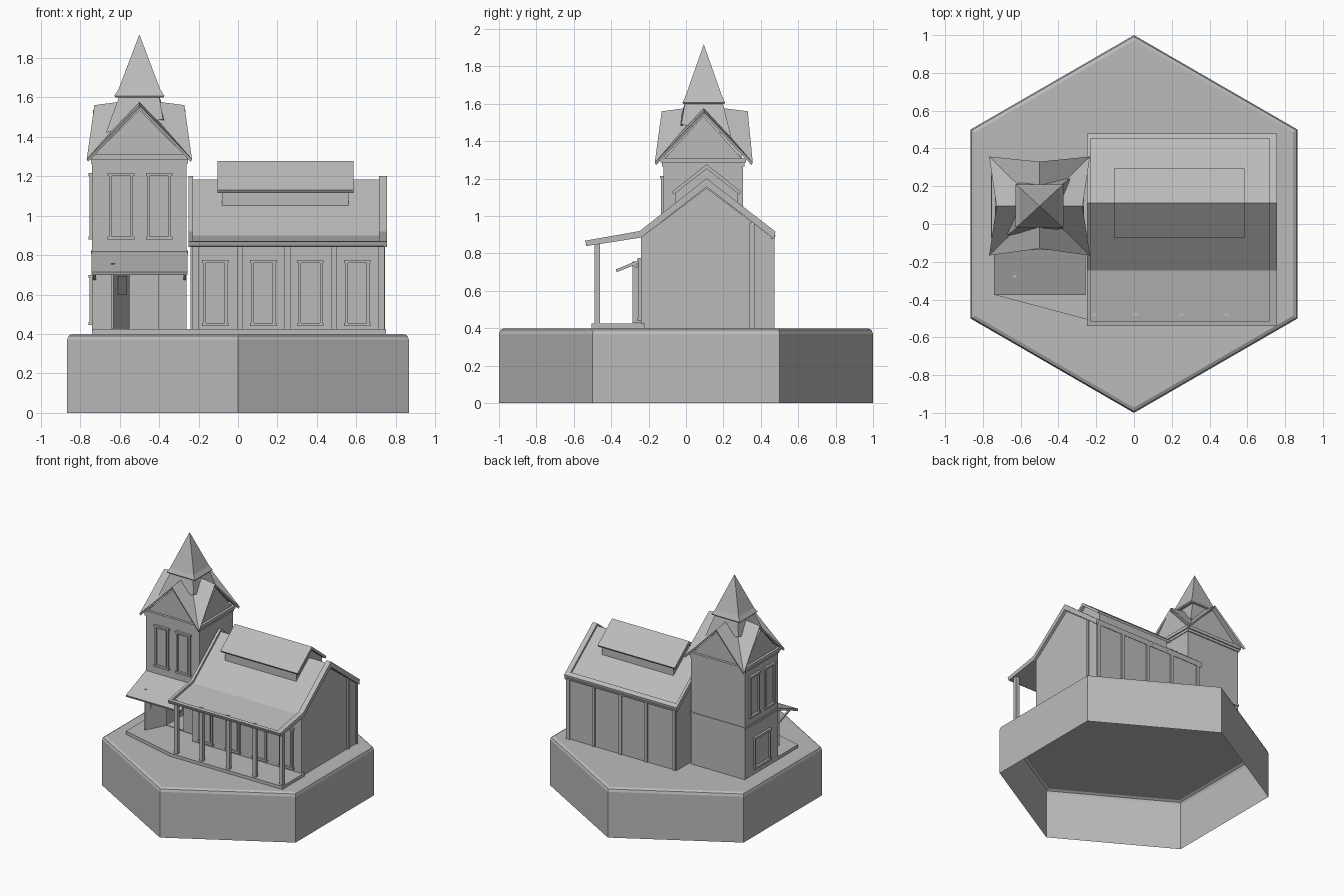
import bpy, bmesh
from math import sin, cos, pi
from mathutils import Vector

cube = bpy.data.objects.get("Cube")
if cube:
    bpy.data.objects.remove(cube)

grey = bpy.data.materials.new("plain_grey")
grey.use_nodes = True
tone = (0.5, 0.5, 0.5, 1)
grey.diffuse_color = tone
grey.node_tree.nodes["Principled BSDF"].inputs["Base Color"].default_value = tone


def make(name, verts, faces, recalc=True):
    bm = bmesh.new()
    vs = [bm.verts.new(v) for v in verts]
    for f in faces:
        bm.faces.new([vs[i] for i in f])
    if recalc:
        bmesh.ops.recalc_face_normals(bm, faces=bm.faces)
    mesh = bpy.data.meshes.new(name)
    bm.to_mesh(mesh)
    bm.free()
    mesh.materials.append(grey)
    ob = bpy.data.objects.new(name, mesh)
    bpy.context.scene.collection.objects.link(ob)
    return ob


def loft(name, rings, caps=True, recalc=True):
    n = len(rings[0])
    verts = [v for r in rings for v in r]
    faces = [(k * n + i, k * n + (i + 1) % n, (k + 1) * n + (i + 1) % n, (k + 1) * n + i)
             for k in range(len(rings) - 1) for i in range(n)]
    if caps:
        faces.append(tuple(reversed(range(n))))
    faces.append(tuple(range(len(verts) - n, len(verts))))
    return make(name, verts, faces, recalc)


def along_x(name, profile, x0, x1):
    return loft(name, [[(x, y, z) for y, z in profile] for x in (x0, x1)])


def box(name, x, y, z):
    return along_x(name, [(y[0], z[0]), (y[1], z[0]), (y[1], z[1]), (y[0], z[1])], *x)


def rect(cx, cy, hx, hy, z):
    return [(cx - hx, cy - hy, z), (cx + hx, cy - hy, z), (cx + hx, cy + hy, z), (cx - hx, cy + hy, z)]


def window(name, centre, across, width, z0, z1, side):
    """Framed window on a wall facing -y ('front') or -x ('left')."""
    def part(label, a0, a1, low, high, depth):
        a, d = (across + a0, across + a1), (centre - depth, centre + 0.01)
        box(name + label, a if side == "front" else d, d if side == "front" else a, (low, high))
    h, t = width / 2, 0.014
    part("_jamb_a", -h + 0.006, -h + 0.006 + t, z0, z1, 0.013)
    part("_jamb_b", h - 0.006 - t, h - 0.006, z0, z1, 0.013)
    part("_sill", -h, h, z0 - 0.005, z0 + 0.01, 0.018)
    part("_lintel", -h, h, z1 - 0.01, z1 + 0.005, 0.018)
    part("_pane", -h + 0.032, h - 0.032, z0 + 0.02, z1 - 0.02, 0.005)


# Hexagonal base: hollow shell, open underneath, bevelled rim
def hexagon(r, z):
    return [(r * sin(i * pi / 3), -r * cos(i * pi / 3), z) for i in range(6)]


loft("base", [hexagon(1, 0), hexagon(1, 0.37), hexagon(0.992, 0.39), hexagon(0.972, 0.4)],
     caps=False, recalc=False)

# Porch deck
deck = [(-0.74, -0.375), (-0.25, -0.505), (0.75, -0.505), (0.75, -0.22), (-0.74, -0.11)]
loft("porch_deck", [[(x, y, z) for x, y in deck] for z in (0.4, 0.425)])

# Hall walls and battens
along_x("hall_walls", [(-0.24, 0.4), (0.462, 0.4), (0.462, 0.885), (0.11, 1.15), (-0.24, 0.885)],
        -0.24, 0.735)
for x in (-0.22, 0.03, 0.26, 0.5, 0.725):
    box("back_batten", (x - 0.012, x + 0.012), (0.45, 0.472), (0.4, 0.88))
box("gable_batten", (0.72, 0.745), (0.34, 0.365), (0.4, 0.965))
box("gable_corner_batten", (0.72, 0.745), (0.452, 0.472), (0.4, 0.88))
for x in (-0.115, 0.128, 0.367, 0.605):
    window("hall_window", -0.24, x, 0.135, 0.445, 0.77, "front")

# Porch posts
for x in (-0.215, 0.01, 0.25, 0.488, 0.727):
    box("porch_post", (x - 0.015, x + 0.015), (-0.488, -0.46), (0.42, 0.86))

# Hall roof: sunken covering with raised rakes and eaves
top = [(-0.54, 0.868), (-0.247, 0.92), (0.11, 1.202), (0.478, 0.917)]
under = [(0.472, 0.878), (0.11, 1.156), (-0.24, 0.885), (-0.53, 0.84)]
sunk = [(y, z - 0.02) for y, z in top]
along_x("hall_roof", sunk + under, -0.24, 0.74)
along_x("left_rake", top + under, -0.25, -0.228)
along_x("right_rake", top + under, 0.715, 0.756)
along_x("front_eave", [(-0.54, 0.868), (-0.515, 0.872), (-0.515, 0.842), (-0.53, 0.84)], -0.25, 0.756)
along_x("back_eave", [(0.478, 0.917), (0.452, 0.937), (0.452, 0.89), (0.472, 0.878)], -0.25, 0.756)

# Ridge monitor
along_x("monitor_walls", [(-0.055, 1.0), (0.275, 1.0), (0.275, 1.13), (0.11, 1.26), (-0.055, 1.13)],
        -0.08, 0.56)
along_x("monitor_roof", [(-0.075, 1.13), (0.11, 1.277), (0.295, 1.13),
                         (0.285, 1.115), (0.11, 1.252), (-0.065, 1.115)], -0.105, 0.585)

# Tower body with an open doorway
TX, TY = -0.5, 0.095
tower = box("tower_walls", (-0.74, -0.26), (-0.12, 0.305), (0.4, 1.3))
cutter = box("doorway_cutter", (-0.555, -0.405), (-0.3, 0.2), (0.425, 0.76))
cutter.hide_render = True
cutter.hide_viewport = True
cut = tower.modifiers.new("doorway", "BOOLEAN")
cut.object = cutter
cut.operation = "DIFFERENCE"
cut.solver = "EXACT"

# Open door leaf, hinged at the doorway and swung outward, with a small pane
def door_leaf(name, s0, s1, z0, z1, thick):
    hinge, edge = Vector((-0.555, -0.125)), Vector((-0.637, -0.283))
    side = Vector((0.89, -0.46)) * thick
    a, b = hinge.lerp(edge, s0), hinge.lerp(edge, s1)
    outline = [a - side, b - side, b + side, a + side]
    loft(name, [[(p.x, p.y, z) for p in outline] for z in (z0, z1)])


door_leaf("door", 0, 1, 0.428, 0.757, 0.007)
door_leaf("door_pane", 0.2, 0.75, 0.6, 0.695, 0.011)

# Tower bands, cornice and windows
loft("tower_band", [rect(TX, 0.1, 0.246, 0.211, z) for z in (0.805, 0.822)])
loft("lower_cornice", [rect(TX, 0.0925, 0.246, 0.22, z) for z in (1.265, 1.29)])
loft("upper_cornice", [rect(TX, 0.0925, 0.255, 0.228, z) for z in (1.285, 1.31)])
for x in (-0.593, -0.4):
    window("tower_front_window", -0.12, x, 0.135, 0.883, 1.21, "front")
for y in (-0.005, 0.19):
    window("tower_side_window", -0.74, y, 0.135, 0.883, 1.21, "left")
window("lower_side_window", -0.74, 0.09, 0.22, 0.45, 0.695, "left")

# Awning and its brackets
along_x("awning", [(-0.375, 0.715), (-0.115, 0.82), (-0.115, 0.802), (-0.37, 0.7)], -0.742, -0.257)
for x in (-0.735, -0.277):
    along_x("awning_bracket", [(-0.11, 0.67), (-0.11, 0.69), (-0.28, 0.745), (-0.28, 0.73)], x, x + 0.014)

# Tower roof: four crossed gables meeting in valleys
def at(x, y, z):
    return (TX + x, TY + y, z)


corners = [at(0.267 * a, 0.262 * b, 1.285) for a, b in ((-1, -1), (1, -1), (1, 1), (-1, 1))]
ridges = [at(0, -0.225, 1.56), at(0.228, 0, 1.56), at(0, 0.235, 1.56), at(-0.228, 0, 1.56)]
star = [at(0, 0, 1.59)] + corners + ridges
tris = []
for i in range(4):
    tris += [(0, 1 + i, 5 + i), (0, 5 + i, 1 + (i + 1) % 4)]
roof = make("tower_roof", star, tris, recalc=False)
solid = roof.modifiers.new("thickness", "SOLIDIFY")
solid.thickness = 0.016
solid.offset = -1

# Gable walls below the crossed roof
along_x("side_gables", [(-0.12, 1.3), (0.305, 1.3), (0.0925, 1.535)], -0.735, -0.265)
loft("front_back_gables", [[(-0.735, y, 1.3), (-0.265, y, 1.3), (TX, y, 1.535)] for y in (-0.115, 0.3)])

# Spire with its drooping skirt
loft("spire_skirt", [[at(-0.17, -0.155, 1.42), at(0.12, -0.12, 1.49),
                      at(0.16, 0.145, 1.43), at(-0.12, 0.12, 1.49)],
                     rect(TX, TY, 0.1, 0.1, 1.61)])
loft("spire", [rect(TX, TY, 0.122, 0.11, 1.6), rect(TX, TY, 0.127, 0.114, 1.607),
               rect(TX, TY, 0.106, 0.098, 1.64), rect(TX, TY, 0.001, 0.001, 1.916)])
